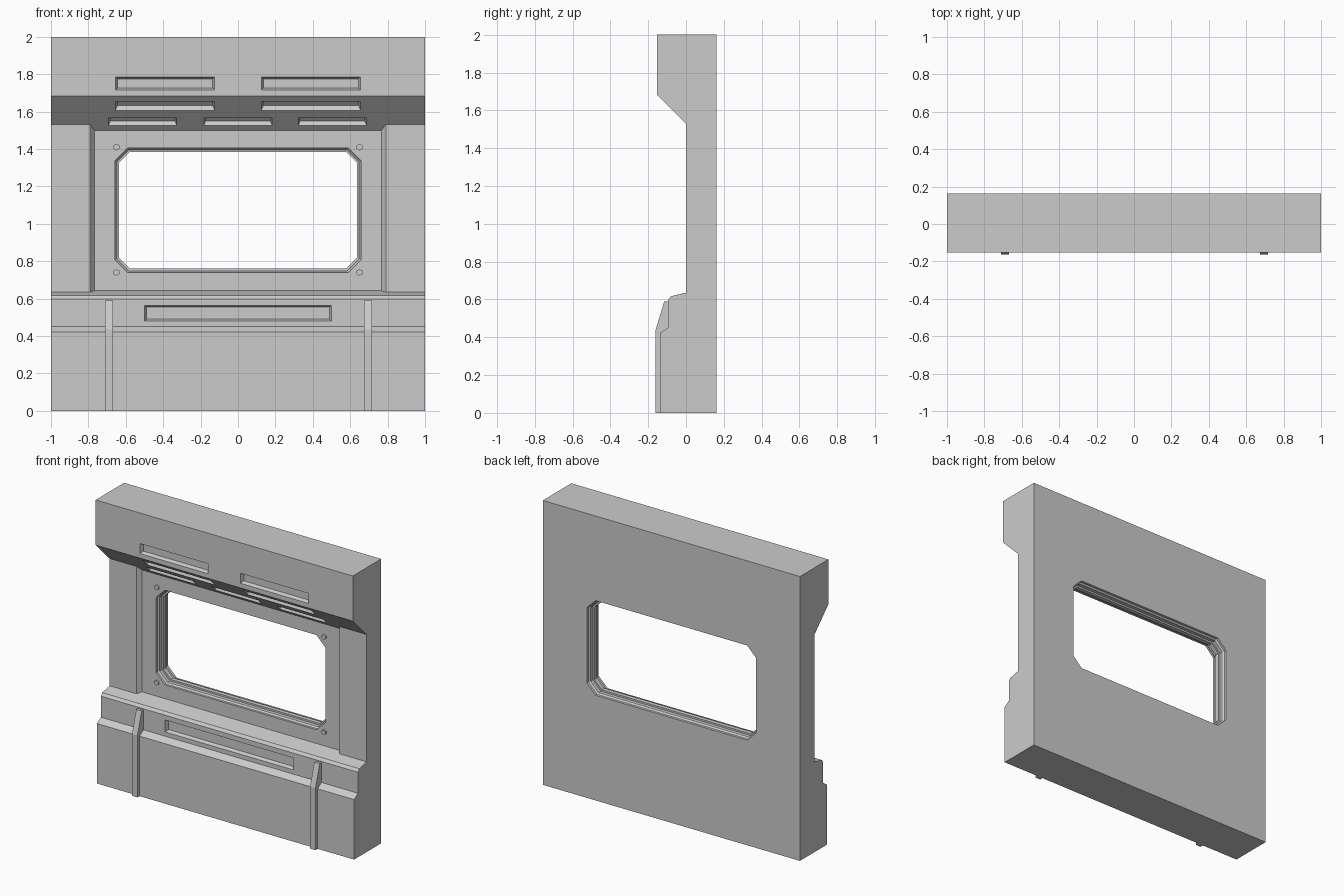
import bpy, bmesh
from math import pi, radians
from mathutils import Matrix, Vector

if "Cube" in bpy.data.objects:
    bpy.data.objects.remove(bpy.data.objects["Cube"])


def loft(name, rings):
    """Closed solid through a list of equal-length point rings."""
    bm = bmesh.new()
    loops = [[bm.verts.new(p) for p in ring] for ring in rings]
    n = len(rings[0])
    for a, b in zip(loops, loops[1:]):
        for i in range(n):
            j = (i + 1) % n
            bm.faces.new((a[i], a[j], b[j], b[i]))
    bm.faces.new(loops[0])
    bm.faces.new(loops[-1])
    bmesh.ops.recalc_face_normals(bm, faces=bm.faces)
    mesh = bpy.data.meshes.new(name)
    bm.to_mesh(mesh)
    bm.free()
    ob = bpy.data.objects.new(name, mesh)
    bpy.context.collection.objects.link(ob)
    return ob


def cut(target, cutter):
    mod = target.modifiers.new("cut", 'BOOLEAN')
    mod.operation = 'DIFFERENCE'
    mod.solver = 'EXACT'
    mod.object = cutter
    bpy.context.view_layer.objects.active = target
    bpy.ops.object.modifier_apply(modifier=mod.name)
    bpy.data.objects.remove(cutter)


def slot(target, x, y, z, w, h, tilt=0, depth=0.025):
    """Tapered recess centred on a surface point; tilt turns it to face down."""
    def rect(yy, inset):
        a, b = w / 2 - inset, h / 2 - inset
        return [(-a, yy, -b), (a, yy, -b), (a, yy, b), (-a, yy, b)]
    c = loft("slot_cutter", [rect(-0.02, 0), rect(0, 0), rect(depth, 0.01)])
    c.data.transform(Matrix.Translation((x, y, z)) @ Matrix.Rotation(radians(tilt), 4, 'X'))
    bpy.context.view_layer.update()
    cut(target, c)


# Wall: side profile lofted across x, with the middle bay set back by r
def profile(x, r):
    pts = [(0.162, 0), (-0.138, 0), (-0.138, 0.422), (-0.095, 0.45), (-0.095, 0.598),
           (-0.08, 0.617), (r, 0.635 + r * 0.25), (r, 1.53 - r), (-0.153, 1.683),
           (-0.153, 2), (0.162, 2)]
    return [(x, y, z) for y, z in pts]


bays = [(-1, 0), (-0.79, 0), (-0.767, 0.03), (0.767, 0.03), (0.79, 0), (1, 0)]
wall = loft("wall_panel", [profile(x, r) for x, r in bays])


# Window opening with stepped rebates on both sides
def octagon(y, o):
    a, b, c = 0.636 + o, 0.311 + o, 0.056 + o * 0.59
    pts = [(a, b - c), (a - c, b), (c - a, b), (-a, b - c),
           (-a, c - b), (c - a, -b), (a - c, -b), (a, c - b)]
    return [(x, y, 1.072 + z) for x, z in pts]


steps = [(-0.05, 0.022), (0.045, 0.022), (0.055, 0.012), (0.08, 0.012), (0.08, 0),
         (0.11, 0), (0.11, 0.012), (0.135, 0.012), (0.145, 0.022), (0.3, 0.022)]
cut(wall, loft("window_cutter", [octagon(y, o) for y, o in steps]))

# Vent recesses: header face, sloped soffit and lower console
for s in (-1, 1):
    slot(wall, s * 0.39, -0.153, 1.75, 0.53, 0.07)
    slot(wall, s * 0.39, -0.1, 1.63, 0.53, 0.066, 45)
for x in (-0.51, 0, 0.505):
    slot(wall, x, -0.015, 1.545, 0.365, 0.056, 45)
slot(wall, 0, -0.095, 0.522, 1.0, 0.084)

# Vertical ribs on the lower console
rib_profile = [(-0.09, 0), (-0.162, 0), (-0.162, 0.435), (-0.115, 0.59), (-0.09, 0.59)]
for side, cx in (("left", -0.69), ("right", 0.695)):
    loft("rib_" + side, [[(cx + d, y, z) for y, z in rib_profile] for d in (-0.021, 0.021)])

# Hexagonal bolts around the window
for x in (-0.65, 0.65):
    for z in (0.74, 1.41):
        bpy.ops.mesh.primitive_cylinder_add(vertices=6, radius=0.018, depth=0.02,
                                            location=(x, 0.03, z), rotation=(pi / 2, 0, 0))
        bpy.context.object.name = "window_bolt"
